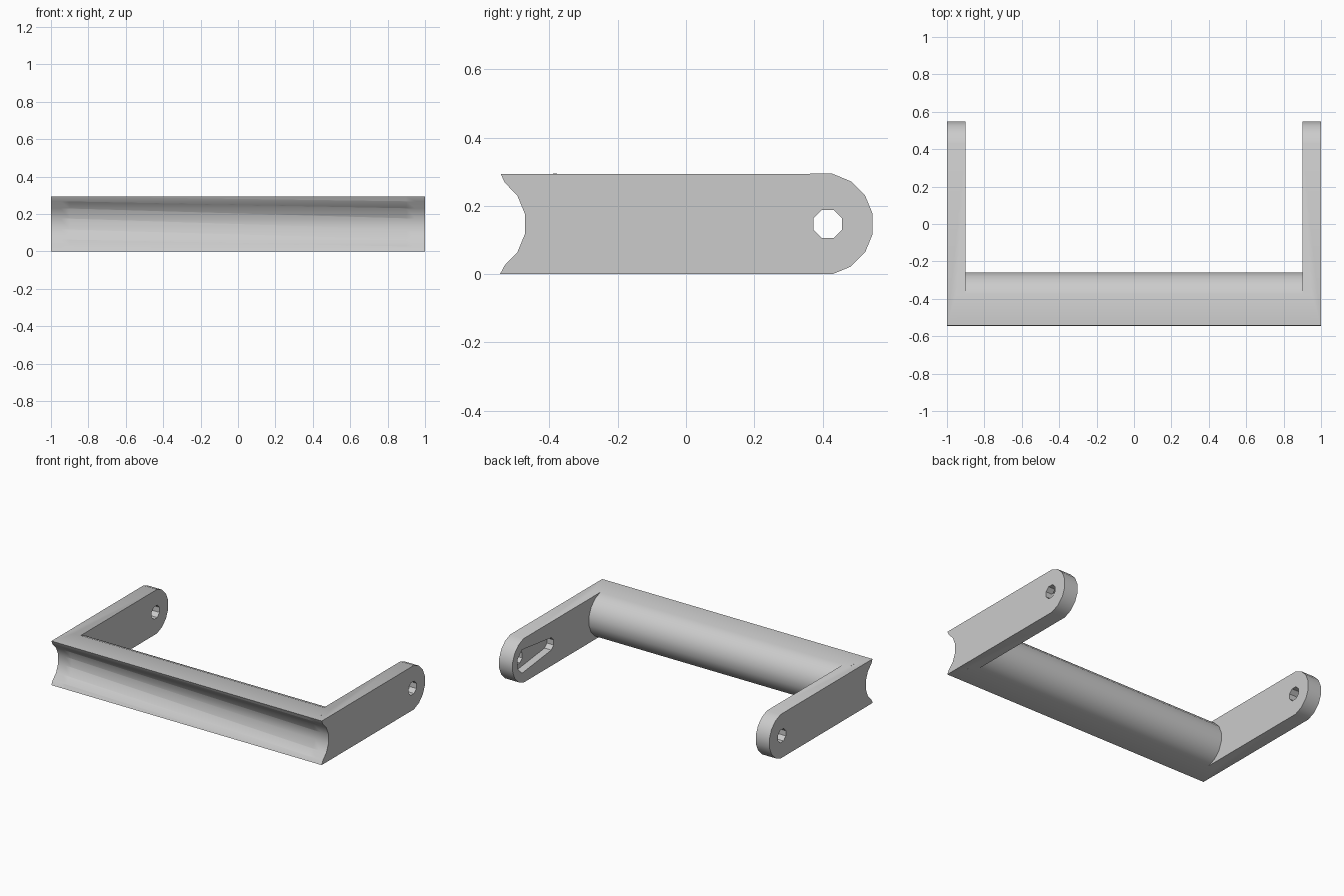
import bpy, bmesh
from math import sin, cos, radians

old = bpy.data.objects.get("Cube")
if old:
    bpy.data.objects.remove(old, do_unlink=True)

grey = bpy.data.materials.new("plain grey")
grey.use_nodes = True
grey.diffuse_color = (0.6, 0.6, 0.6, 1)
grey.node_tree.nodes["Principled BSDF"].inputs["Base Color"].default_value = (0.6, 0.6, 0.6, 1)

MID = 0.147      # mid height
HOLE_Y = 0.415   # pivot hole position


def arc(cy, radius, start, end, step):
    """Points (y, z) on an arc around (cy, MID), angles in degrees."""
    count = round((end - start) / step)
    angles = [radians(start + i * step) for i in range(count + 1)]
    return [(cy + radius * cos(a), MID + radius * sin(a)) for a in angles]


def extrude(name, profile, x0, x1):
    """Prism of a (y, z) profile between two x positions."""
    bm = bmesh.new()
    face = bm.faces.new([bm.verts.new((x0, y, z)) for y, z in profile])
    moved = bmesh.ops.extrude_face_region(bm, geom=[face])["geom"]
    bmesh.ops.translate(bm, vec=(x1 - x0, 0, 0),
                        verts=[v for v in moved if isinstance(v, bmesh.types.BMVert)])
    bmesh.ops.recalc_face_normals(bm, faces=bm.faces)
    mesh = bpy.data.meshes.new(name)
    bm.to_mesh(mesh)
    bm.free()
    mesh.materials.append(grey)
    obj = bpy.data.objects.new(name, mesh)
    bpy.context.collection.objects.link(obj)
    return obj


def combine(target, other, operation):
    """Apply a boolean and remove the second object."""
    mod = target.modifiers.new("join", "BOOLEAN")
    mod.object, mod.operation, mod.solver = other, operation, "EXACT"
    bpy.context.view_layer.objects.active = target
    bpy.ops.object.modifier_apply(modifier=mod.name)
    bpy.data.objects.remove(other, do_unlink=True)


# Hollow front edge shared by bar and arms, from top to bottom
hollow = [(-0.543, 0.294), (-0.531, 0.268)]
hollow += arc(-0.619, 0.15, -33.75, 33.75, 22.5)[::-1]
hollow += [(-0.531, 0.026), (-0.545, 0)]

# Grip bar with a rounded back
bracket = extrude("handle_bracket", hollow + arc(-0.407, 0.15, -78.75, 78.75, 22.5), -0.95, 0.95)

# Side arms with rounded tips and pivot holes
arm_profile = hollow + arc(0.40, 0.15, -78.75, 78.75, 22.5)
for side in (-1, 1):
    combine(bracket, extrude("arm", arm_profile, side * 0.9, side), "UNION")
    hole = extrude("hole", arc(HOLE_Y, 0.045, 22.5, 337.5, 45), side * 0.8, side * 1.1)
    combine(bracket, hole, "DIFFERENCE")

# Tapered pocket on the inside of the left arm
pocket = arc(HOLE_Y, 0.085, -67.5, 67.5, 45) + arc(0.155, 0.045, 112.5, 247.5, 45)
combine(bracket, extrude("pocket", pocket, 0.85, 0.95), "DIFFERENCE")

# Snap the bracket to the floor and shade it
low = min(v.co.z for v in bracket.data.vertices)
for v in bracket.data.vertices:
    v.co.z -= low
bpy.ops.object.select_all(action="DESELECT")
bracket.select_set(True)
bpy.context.view_layer.objects.active = bracket
bpy.ops.object.shade_smooth_by_angle(angle=radians(30))
